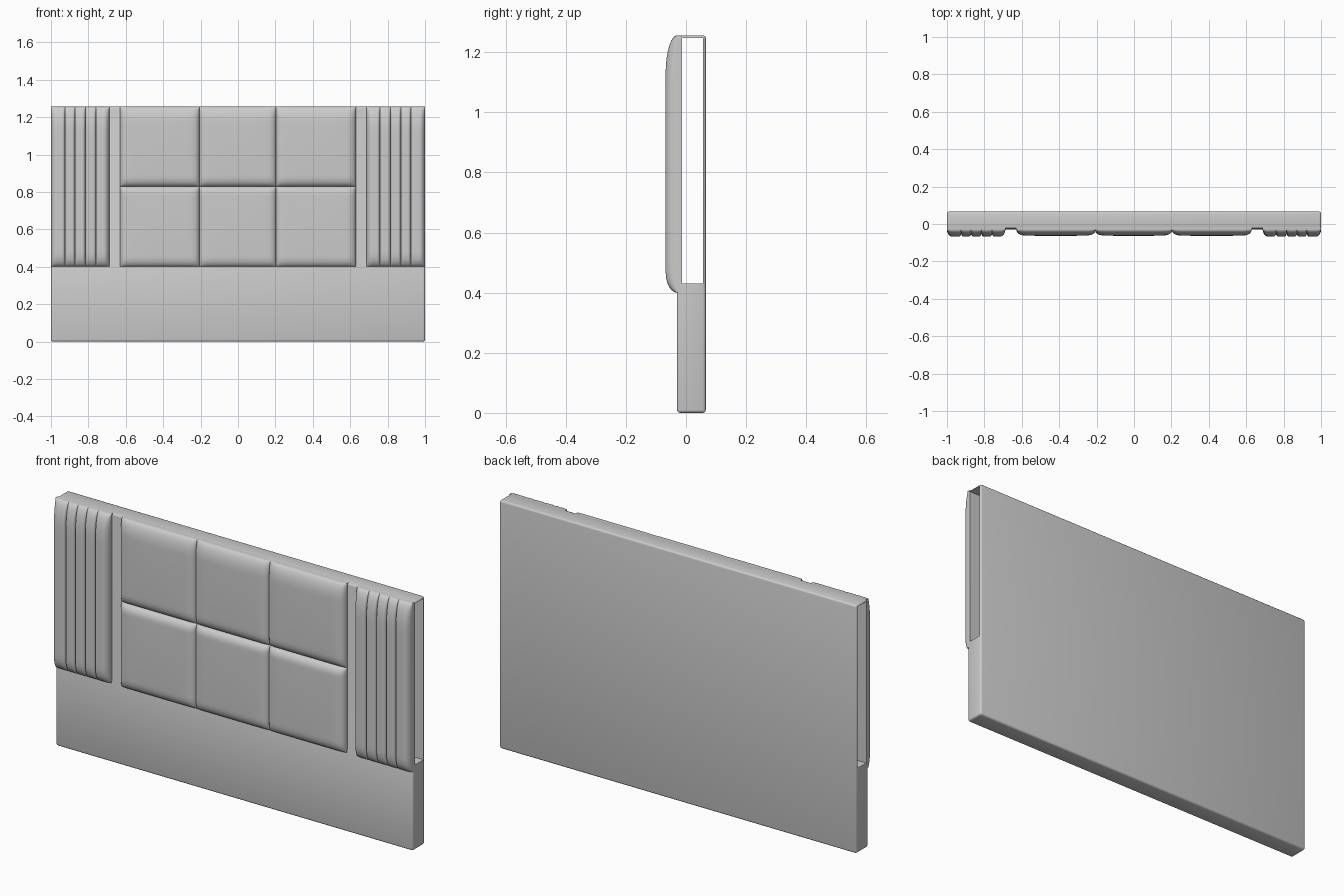
import bpy, bmesh, math

cube = bpy.data.objects.get("Cube")
if cube:
    bpy.data.objects.remove(cube)

# Single upholstery colour
fabric = bpy.data.materials.new("light_grey_fabric")
GREY = (0.6, 0.6, 0.6, 1)
fabric.use_nodes = True
fabric.diffuse_color = GREY
fabric.node_tree.nodes["Principled BSDF"].inputs["Base Color"].default_value = GREY

TOP, BACK, BASE_FRONT, PANEL_FRONT = 1.256, 0.066, -0.03, -0.024
CUSHION_BOTTOM, SEAM_Z = 0.4, 0.83


def add_object(name, bm):
    bmesh.ops.recalc_face_normals(bm, faces=bm.faces)
    mesh = bpy.data.meshes.new(name)
    bm.to_mesh(mesh)
    bm.free()
    obj = bpy.data.objects.new(name, mesh)
    bpy.context.collection.objects.link(obj)
    mesh.materials.append(fabric)
    return obj


def smooth(obj, angle):
    bpy.ops.object.select_all(action="DESELECT")
    obj.select_set(True)
    bpy.context.view_layer.objects.active = obj
    bpy.ops.object.shade_smooth_by_angle(angle=math.radians(angle))


def extrude_profile(name, points, half):
    """Extrude a side profile of (y, z) points along x."""
    bm = bmesh.new()
    face = bm.faces.new([bm.verts.new((-half, y, z)) for y, z in points])
    out = bmesh.ops.extrude_face_region(bm, geom=[face])
    moved = [v for v in out["geom"] if isinstance(v, bmesh.types.BMVert)]
    bmesh.ops.translate(bm, verts=moved, vec=(2 * half, 0, 0))
    return add_object(name, bm)


def rounding(dist, radius, floor):
    """Quarter-ellipse rise from floor to 1 over the given radius."""
    k = max(0, 1 - dist / radius)
    return floor + (1 - floor) * math.sqrt(max(0, 1 - k * k))


def cushion(name, x_range, z_range, depth, left, right, low, high, crown=0):
    """Puffed panel; each side is a (radius, floor) pair."""
    (x0, x1), (z0, z1) = x_range, z_range
    nx, nz = 20, 32
    ease = lambda i, n: 0.5 - 0.5 * math.cos(math.pi * i / n)
    bm = bmesh.new()
    rows = []
    for j in range(nz + 1):
        t = ease(j, nz)
        z = z0 + (z1 - z0) * t
        row = []
        for i in range(nx + 1):
            s = ease(i, nx)
            x = x0 + (x1 - x0) * s
            f = rounding(x - x0, *left) * rounding(x1 - x, *right)
            f *= rounding(z - z0, *low) * rounding(z1 - z, *high)
            f *= 1 - crown * (1 - 16 * s * (1 - s) * t * (1 - t))
            row.append(bm.verts.new((x, BASE_FRONT - depth * f, z)))
        rows.append(row)
    for a, b in zip(rows, rows[1:]):
        for i in range(nx):
            bm.faces.new((a[i], a[i + 1], b[i + 1], b[i]))
    # Skirt running back into the panel
    rim = [e for e in bm.edges if e.is_boundary]
    out = bmesh.ops.extrude_edge_only(bm, edges=rim)
    for v in out["geom"]:
        if isinstance(v, bmesh.types.BMVert):
            v.co.y = PANEL_FRONT + 0.008
    smooth(add_object(name, bm), 50)


# Plinth and upper panel in one body, hollow behind the cushions
body = extrude_profile("headboard_body", [
    (BASE_FRONT, 0), (BACK, 0), (BACK, TOP), (PANEL_FRONT, TOP),
    (PANEL_FRONT, 0.42), (BASE_FRONT, CUSHION_BOTTOM)], 1)
cutter = extrude_profile("hollow_cutter", [
    (-0.014, 0.43), (0.057, 0.43), (0.057, 1.247), (-0.014, 1.247)], 1.1)
cutter.hide_render = True
cutter.hide_set(True)
bevel = body.modifiers.new("soft_edges", "BEVEL")
bevel.width, bevel.segments = 0.01, 3
hollow = body.modifiers.new("hollow", "BOOLEAN")
hollow.operation, hollow.object, hollow.solver = "DIFFERENCE", cutter, "EXACT"
bpy.context.view_layer.update()
bpy.context.view_layer.objects.active = body
for m in ("soft_edges", "hollow"):
    bpy.ops.object.modifier_apply(modifier=m)
bpy.data.objects.remove(cutter)
smooth(body, 40)

# Six square pads in the middle
pad_x = [-0.63, -0.207, 0.203, 0.63]
pad_z = [CUSHION_BOTTOM, SEAM_Z, TOP]
for row in range(2):
    for col in range(3):
        left = (0.04, 0.0) if col == 0 else (0.04, 0.2)
        right = (0.04, 0.0) if col == 2 else (0.04, 0.2)
        low = (0.05, 0.0)
        high = (0.08, 0.0) if row else (0.04, 0.0)
        cushion(f"centre_pad_{row + 1}_{col + 1}", pad_x[col:col + 2],
                pad_z[row:row + 2], 0.034, left, right, low, high, 0.12)

# Vertical ribs on both sides
rib_x = [0.688, 0.759, 0.816, 0.871, 0.924, 1.0]
for i in range(5):
    inner = (0.03, 0.0) if i == 0 else (0.014, 0.5)
    outer = (0.03, 0.0) if i == 4 else (0.014, 0.5)
    a, b = rib_x[i:i + 2]
    low, high = (0.07, 0.0), (0.13, 0.0)
    span = (CUSHION_BOTTOM, TOP)
    cushion(f"left_rib_{i + 1}", (a, b), span, 0.038, inner, outer, low, high)
    cushion(f"right_rib_{i + 1}", (-b, -a), span, 0.038, outer, inner, low, high)
